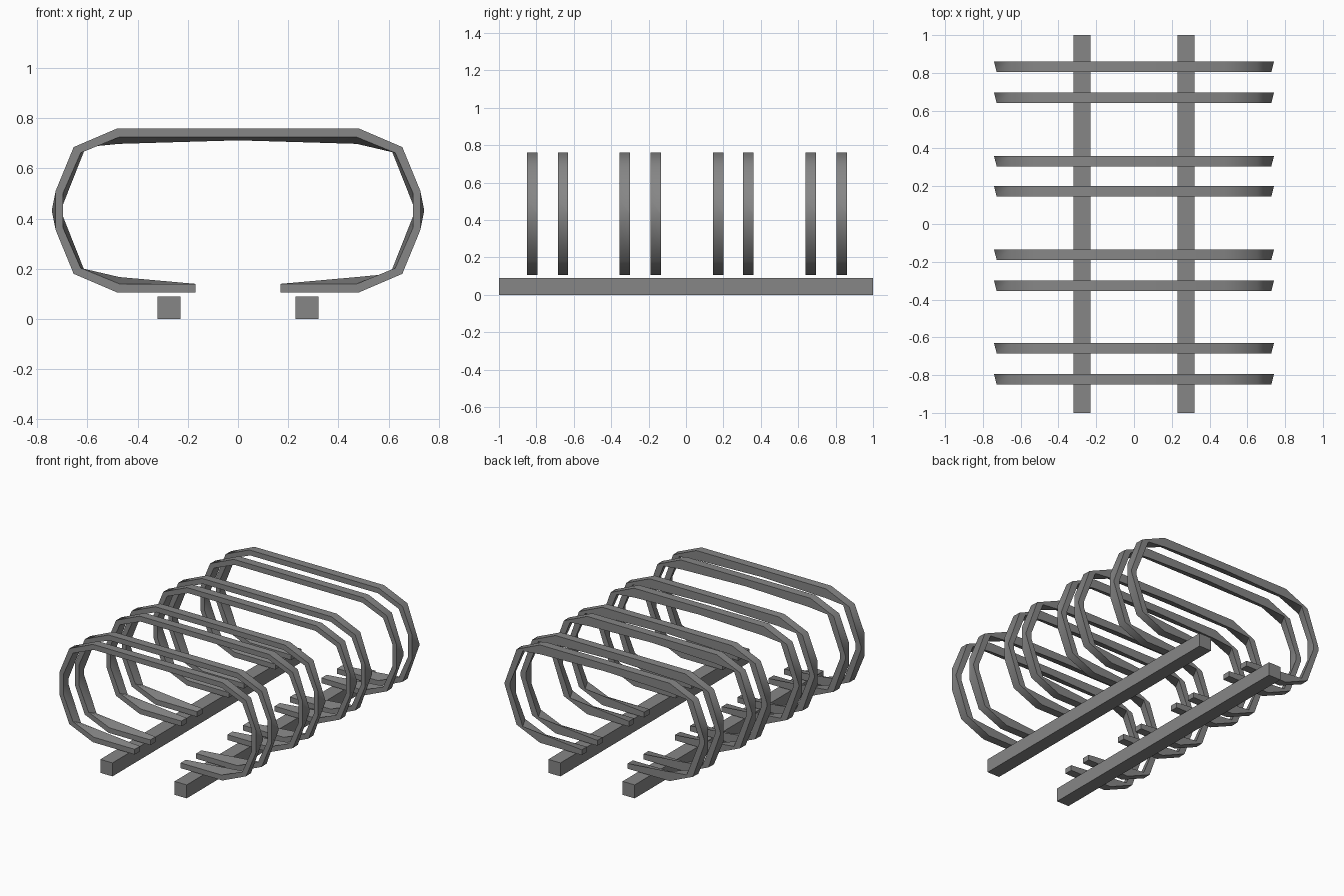
import bpy

if "Cube" in bpy.data.objects:
    bpy.data.objects.remove(bpy.data.objects["Cube"])

grey = bpy.data.materials.new("steel grey")
grey.diffuse_color = (0.24, 0.24, 0.24, 1)
grey.use_nodes = True
grey.node_tree.nodes["Principled BSDF"].inputs["Base Color"].default_value = grey.diffuse_color


def make(name, verts, faces):
    mesh = bpy.data.meshes.new(name)
    mesh.from_pydata(verts, [], faces)
    mesh.materials.append(grey)
    obj = bpy.data.objects.new(name, mesh)
    bpy.context.collection.objects.link(obj)
    return obj


# Two square ground rails
for side, label in ((-1, "left"), (1, "right")):
    bpy.ops.mesh.primitive_cube_add(size=1, location=(side * 0.275, 0, 0.045))
    rail = bpy.context.object
    rail.name = label + "_ground_rail"
    rail.scale = (0.09, 2, 0.09)
    rail.data.materials.append(grey)

# Right half of the hoop's upper quarter, from the side up to the top bend:
# (x, z) of outer front, inner front, inner back, outer back edges
MID = 0.4325
quarter = [
    ((0.727, 0.51), (0.697, 0.503), (0.70, 0.45), (0.741, 0.44)),
    ((0.655, 0.685), (0.627, 0.662), (0.607, 0.685), (0.653, 0.685)),
    ((0.48, 0.76), (0.473, 0.725), (0.473, 0.698), (0.48, 0.76)),
]
foot = ((0.17, 0.105), (0.17, 0.14), (0.17, 0.14), (0.17, 0.105))
crown = ((0, 0.76), (0, 0.725), (0, 0.712), (0, 0.76))
lower = [tuple((x, 2 * MID - z) for x, z in st) for st in reversed(quarter)]
half = [foot] + lower + quarter
mirrored = [tuple((-x, z) for x, z in st) for st in reversed(half)]
stations = half + [crown] + mirrored

# Side by side hoops in four pairs, open at the bottom
W = 0.0275
for i, y in enumerate((-0.8225, -0.6575, -0.3275, -0.1625,
                       0.1725, 0.3325, 0.6675, 0.8325)):
    verts = [(x, y + dy, z) for st in stations
             for (x, z), dy in zip(st, (-W, -W, W, W))]
    n = len(stations)
    faces = [(4 * s + k, 4 * s + 4 + k, 4 * s + 4 + (k + 1) % 4, 4 * s + (k + 1) % 4)
             for s in range(n - 1) for k in range(4)]
    faces += [(0, 1, 2, 3), tuple(4 * n - 4 + k for k in (3, 2, 1, 0))]
    hoop = make("wheel_hoop_%d" % (i + 1), verts, faces)
    bpy.ops.object.select_all(action='DESELECT')
    hoop.select_set(True)
    bpy.context.view_layer.objects.active = hoop
    bpy.ops.object.mode_set(mode='EDIT')
    bpy.ops.mesh.select_all(action='SELECT')
    bpy.ops.mesh.normals_make_consistent(inside=False)
    bpy.ops.object.mode_set(mode='OBJECT')
    bpy.ops.object.shade_smooth_by_angle(angle=0.9)
